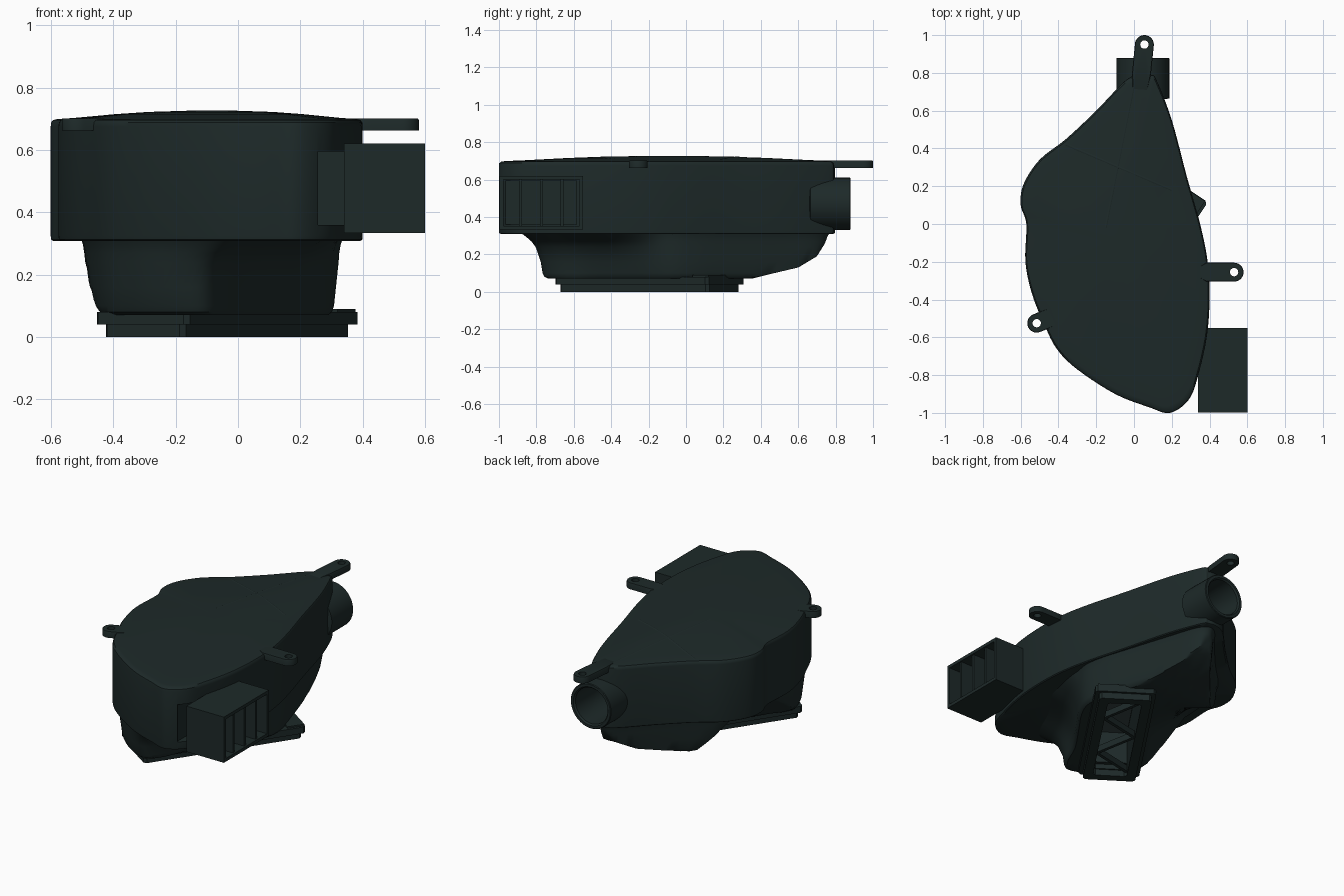
import bpy, bmesh, math
from mathutils import Vector, Matrix

cube = bpy.data.objects.get("Cube")
if cube:
    bpy.data.objects.remove(cube, do_unlink=True)


def material(name, rgb):
    m = bpy.data.materials.new(name)
    m.use_nodes = True
    m.diffuse_color = (*rgb, 1)
    bsdf = m.node_tree.nodes["Principled BSDF"]
    bsdf.inputs["Base Color"].default_value = (*rgb, 1)
    bsdf.inputs["Roughness"].default_value = 0.6
    return m


PLASTIC = material("dark teal plastic", (0.0125, 0.0225, 0.022))
FILTER = material("grey teal filter", (0.035, 0.055, 0.054))


def finish(name, bm, mat=PLASTIC, matrix=None):
    bmesh.ops.recalc_face_normals(bm, faces=bm.faces)
    if matrix:
        bm.transform(matrix)
    mesh = bpy.data.meshes.new(name)
    bm.to_mesh(mesh)
    bm.free()
    ob = bpy.data.objects.new(name, mesh)
    bpy.context.collection.objects.link(ob)
    mesh.materials.append(mat)
    return ob


def activate(ob):
    bpy.ops.object.select_all(action="DESELECT")
    ob.select_set(True)
    bpy.context.view_layer.objects.active = ob


def smooth(ob, angle=35):
    activate(ob)
    bpy.ops.object.shade_smooth_by_angle(angle=math.radians(angle))


def cut(ob, cutter):
    mod = ob.modifiers.new("opening", "BOOLEAN")
    mod.operation, mod.object, mod.solver = "DIFFERENCE", cutter, "EXACT"
    activate(ob)
    bpy.ops.object.modifier_apply(modifier=mod.name)
    bpy.data.objects.remove(cutter, do_unlink=True)


def spline(pts, steps=5):
    # closed Catmull-Rom outline
    out, n = [], len(pts)
    for i in range(n):
        a, b, c, d = (Vector(pts[(i + k) % n]) for k in (-1, 0, 1, 2))
        for j in range(steps):
            t = j / steps
            out.append(0.5 * (2 * b + (c - a) * t + (2 * a - 5 * b + 4 * c - d) * t * t
                              + (3 * b - a - 3 * c + d) * t ** 3))
    return out


def loft(bm, rings):
    loops = [[bm.verts.new(p) for p in r] for r in rings]
    for lo, hi in zip(loops, loops[1:]):
        for i in range(len(lo)):
            k = (i + 1) % len(lo)
            bm.faces.new((lo[i], lo[k], hi[k], hi[i]))
    return loops


def box(name, lo, hi, mat=PLASTIC, matrix=None):
    bm = bmesh.new()
    bmesh.ops.create_cube(bm, size=1)
    lo, hi = Vector(lo), Vector(hi)
    for v in bm.verts:
        v.co = Vector([(lo[i] + hi[i]) / 2 + v.co[i] * (hi[i] - lo[i]) for i in range(3)])
    return finish(name, bm, mat, matrix)


def scaled(outline, s, centre):
    return [centre + (p - centre) * s for p in outline]


def clamp(value):
    return max(0, min(1, value))


# Main housing: lofted outline with a gently domed lid
centre = Vector((-0.08, -0.1))
outline = spline([(.12, .76), (.2, .55), (.28, .25), (.35, 0), (.39, -.2), (.4, -.4), (.385, -.6),
                  (.34, -.8), (.29, -.93), (.19, -1), (.08, -.97), (-.1, -.9), (-.3, -.77), (-.41, -.66),
                  (-.48, -.52), (-.54, -.37), (-.575, -.2), (-.57, 0), (-.6, .1), (-.585, .21),
                  (-.5, .34), (-.36, .45), (-.2, .6), (-.05, .755), (.03, .795), (.09, .79)])
levels = [(.5, .308), (.985, .308), (.997, .313), (1, .325), (1, .675), (.997, .688), (.985, .696),
          (.96, .699), (.85, .703), (.6, .715), (.4, .722), (.15, .726)]
bm = bmesh.new()
loops = loft(bm, [[(p.x, p.y, z) for p in scaled(outline, s, centre)] for s, z in levels])
bm.faces.new(loops[0])
bm.faces.new(loops[-1])
housing = finish("housing", bm)


# Rear pipe, with its bore running into the housing
def pipe(name, profile, closed):
    bm = bmesh.new()
    rings = []
    for r, y in profile:
        rings.append([(.047 + r * math.cos(a), y, .47 + r * math.sin(a))
                      for a in (math.tau * i / 48 for i in range(48))])
    ends = loft(bm, rings)
    if closed:
        bm.faces.new(ends[0])
        bm.faces.new(ends[-1])
    return finish(name, bm)


cut(housing, pipe("bore_cutter", [(.112, .5), (.112, .95)], True))
cut(housing, box("duct_cutter", (.25, -.965, .36), (.6, -.585, .595)))
smooth(housing)
smooth(pipe("rear_pipe", [(.112, .66), (.14, .665), (.14, .876), (.136, .88), (.12, .88), (.112, .87), (.112, .66)], False))

# Lower tub: flares into the housing, floor rises to the back and away from the outlet
tub_centre = Vector((-0.1, -0.12))
side, along = Vector((.83, -.56)), Vector((.56, .83))
tub_outline = spline([(-.13, -.79), (-.27, -.73), (-.4, -.61), (-.46, -.47), (-.49, -.25), (-.48, .08),
                      (-.42, .25), (-.25, .43), (-.1, .6), (0, .72), (.06, .74), (.11, .68), (.17, .5),
                      (.25, .25), (.31, .05), (.32, -.08), (.27, -.2), (.16, -.36), (.03, -.55), (-.05, -.72)])
slope = [(.35, .07), (.45, .095), (.6, .13), (.7, .19), (.75, .27), (.9, .3)]


def floor_height(p):
    z = .07
    for (y0, z0), (y1, z1) in zip(slope, slope[1:]):
        if y0 <= p.y <= y1:
            z = z0 + (z1 - z0) * (p.y - y0) / (y1 - y0)
    beyond = max(0, -p.dot(side) - .12)
    return min(.29, z + beyond * clamp((.12 - p.dot(along)) / .4))


bm = bmesh.new()
rings = []
for s, z, flare in [(1.03, .315, .13), (1.015, .295, .1), (1.005, .27, .06), (1, .24, .025), (.98, .16, 0),
                    (.965, .1, 0), (.95, .08, 0), (.92, .07, 0), (.82, .07, 0), (.72, .07, 0),
                    (.6, .07, 0), (.45, .07, 0), (.3, .07, 0), (.1, .07, 0)]:
    ring = []
    for p in scaled(tub_outline, s, tub_centre):
        push = clamp((p.dot(side) - .12) / .15) * clamp((-p.y - .12) / .25)
        q = p + side * flare * push
        ring.append((q.x, q.y, max(z, floor_height(q))))
    rings.append(ring)
loops = loft(bm, rings)
bm.faces.new(loops[0])
bm.faces.new(loops[-1])
tub = finish("lower_tub", bm)

# Bottom outlet, set at an angle under the tub
PORT = Matrix.Translation((-.035, -.195, 0)) @ Matrix.Rotation(math.radians(56), 4, "Z")
cut(tub, box("outlet_cutter", (-.39, -.1, -.1), (.39, .1, .28), matrix=PORT))
smooth(tub)


def frame(name, hx, hy, wall, z0, z1):
    bm = bmesh.new()

    def rect(a, b, z):
        c = .015
        return [(a, b - c, z), (a - c, b, z), (c - a, b, z), (-a, b - c, z),
                (-a, c - b, z), (c - a, -b, z), (a - c, -b, z), (a, c - b, z)]
    a, b = hx - wall, hy - wall
    loft(bm, [rect(hx, hy, z0), rect(hx, hy, z1), rect(a, b, z1), rect(a, b, z0), rect(hx, hy, z0)])
    bmesh.ops.remove_doubles(bm, verts=bm.verts, dist=1e-5)
    return finish(name, bm, matrix=PORT)


frame("outlet_lip", .48, .155, .055, 0, .045)
frame("outlet_flange", .495, .18, .08, .04, .08)
box("outlet_clip", (.39, -.165, .04), (.492, .165, .09), matrix=PORT)
box("filter_panel", (-.385, -.098, .272), (.385, .098, .279), FILTER, PORT)

# Zigzag bracing across the outlet
nodes = [Vector((-.41 + .82 * i / 4, .1 * (-1) ** i, 0)) for i in range(5)]
for i, (a, b) in enumerate(zip(nodes, nodes[1:])):
    d = b - a
    turn = Matrix.Translation((a + b) / 2) @ Matrix.Rotation(math.atan2(d.y, d.x), 4, "Z")
    h = d.length / 2
    box(f"outlet_brace_{i + 1}", (-h, -.01, .02), (h, .01, .06), matrix=PORT @ turn)

# Rectangular side duct with dividers, open through to the housing
x0, x1, y0, y1, z0, z1, w = .34, .6, -.997, -.55, .333, .62, .02
box("duct_top", (x0, y0, z1 - w), (x1, y1, z1))
box("duct_bottom", (x0, y0, z0), (x1, y1, z0 + w))
box("duct_front", (x0, y0, z0 + w), (x1, y0 + w, z1 - w))
box("duct_back", (x0, y1 - w, z0 + w), (x1, y1, z1 - w))
for i in range(3):
    y = y0 + (y1 - y0) * (i + 1) / 4
    box(f"duct_divider_{i + 1}", (x0, y - .008, z0 + w), (x1 - .01, y + .008, z1 - w))


# Mounting ears with bolt holes
def ear(name, root, tip, r=.05, hole=.022, n=40):
    d = Vector(tip) - Vector(root)
    rim, bore = [], []
    for i in range(n):
        a = math.tau * i / n
        c, s = math.cos(a), math.sin(a)
        t = r
        if c < -1e-6:
            t = min(d.length / -c, r / max(abs(s), 1e-6))
        rim.append((c * t, s * t))
        bore.append((c * hole, s * hole))
    bm = bmesh.new()
    loft(bm, [[(x, y, z) for x, y in ring] for ring, z in
              ((rim, .662), (rim, .695), (scaled([Vector(p) for p in rim], .95, Vector((0, 0))), .701),
               (bore, .701), (bore, .662), (rim, .662))])
    bmesh.ops.remove_doubles(bm, verts=bm.verts, dist=1e-5)
    place = Matrix.Translation((*tip, 0)) @ Matrix.Rotation(math.atan2(d.y, d.x), 4, "Z")
    smooth(finish(name, bm, matrix=place))


ear("rear_ear", (.03, .7), (.055, .95))
ear("left_ear", (.34, -.255), (.53, -.255))
ear("right_ear", (-.43, -.49), (-.515, -.525))

# Faint raised creases on the lid
bpy.context.view_layer.update()
for name, a, b in (("lid_crease_cross", (-.36, .42), (.2, .18)), ("lid_crease_long", (0, .74), (-.15, -.02))):
    curve = bpy.data.curves.new(name, "CURVE")
    curve.dimensions = "3D"
    curve.bevel_depth = .012
    curve.bevel_resolution = 4
    line = curve.splines.new("POLY")
    line.points.add(12)
    for i, point in enumerate(line.points):
        p = Vector(a).lerp(Vector(b), i / 12)
        hit, loc, _, _ = housing.ray_cast((p.x, p.y, 2), (0, 0, -1))
        point.co = (p.x, p.y, (loc.z if hit else .7) - .0105, 1)
    curve.materials.append(PLASTIC)
    bpy.context.collection.objects.link(bpy.data.objects.new(name, curve))
